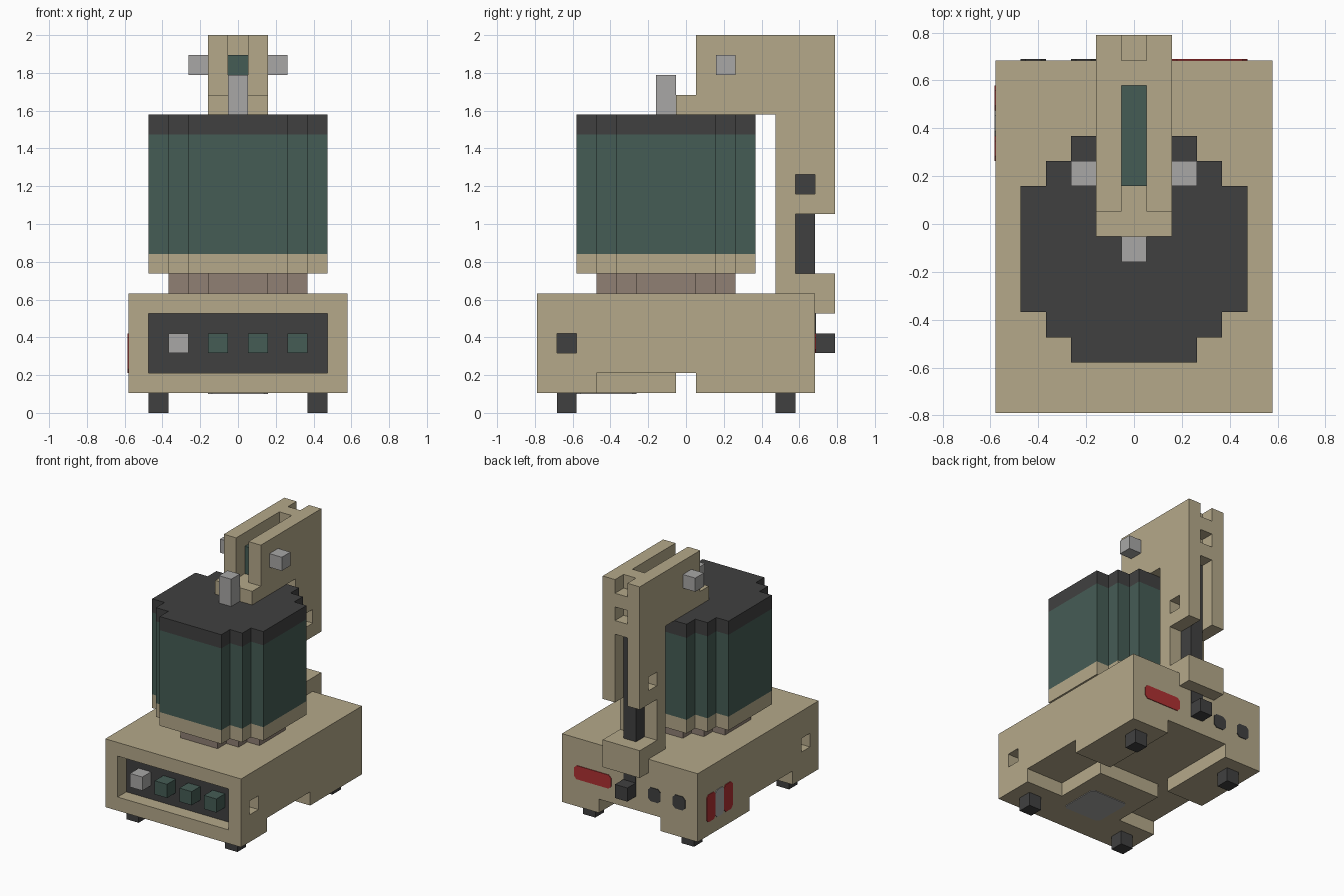
import bpy
import bmesh
import math
from itertools import product

cube = bpy.data.objects.get("Cube")
if cube:
    bpy.data.objects.remove(cube, do_unlink=True)

U = 2 / 19                       # one block
CENTRE = (5.5, 7.5, 0)           # block grid is 11 x 15 x 19


def material(name, rgb):
    def lin(c):
        c /= 255
        return c / 12.92 if c <= 0.04045 else ((c + 0.055) / 1.055) ** 2.4
    col = tuple(lin(c) for c in rgb) + (1.0,)
    m = bpy.data.materials.new(name)
    m.use_nodes = True
    m.diffuse_color = col
    bsdf = next(n for n in m.node_tree.nodes if n.type == 'BSDF_PRINCIPLED')
    bsdf.inputs["Base Color"].default_value = col
    bsdf.inputs["Roughness"].default_value = 0.8
    return m


BEIGE = material("beige", (181, 169, 138))
TEAL = material("dark_teal", (69, 92, 85))
DARK = material("charcoal", (64, 64, 64))
GREY = material("light_grey", (168, 167, 166))
BROWN = material("warm_brown", (144, 128, 116))
RED = material("red", (175, 48, 50))


def place(p):
    return [(p[a] - CENTRE[a]) * U for a in range(3)]


def finish(name, bm, mat):
    bmesh.ops.recalc_face_normals(bm, faces=bm.faces)
    me = bpy.data.meshes.new(name)
    bm.to_mesh(me)
    bm.free()
    me.materials.append(mat)
    ob = bpy.data.objects.new(name, me)
    bpy.context.collection.objects.link(ob)
    return ob


def cells(boxes):
    """Grid cells covered by (x0, y0, z0, x1, y1, z1) boxes."""
    return {c for b in boxes
            for c in product(*(range(b[a], b[a + 3]) for a in range(3)))}


def solid(name, mat, add, cut=()):
    """Skin the outside of a block shape, then merge its flat faces."""
    filled = cells(add) - cells(cut)
    bm = bmesh.new()
    verts = {}

    def vert(p):
        if p not in verts:
            verts[p] = bm.verts.new(place(p))
        return verts[p]

    for c in sorted(filled):
        for a, s in product(range(3), (0, 1)):
            n = list(c)
            n[a] += 2 * s - 1
            if tuple(n) in filled:
                continue
            b, d = (a + 1) % 3, (a + 2) % 3
            ring = []
            for i, j in ((0, 0), (1, 0), (1, 1), (0, 1)):
                p = list(c)
                p[a] += s
                p[b] += i
                p[d] += j
                ring.append(vert(tuple(p)))
            bm.faces.new(ring if s else ring[::-1])
    bmesh.ops.dissolve_limit(bm, angle_limit=math.radians(1),
                             verts=bm.verts, edges=bm.edges)
    return finish(name, bm, mat)


def plate(name, mat, axis, level, sign, u0, v0, u1, v1, k=0.2):
    """Thin clipped-corner plate on a wall; u and v are the other two axes."""
    outline = [(u0 + k, v0), (u1 - k, v0), (u1, v0 + k), (u1, v1 - k),
               (u1 - k, v1), (u0 + k, v1), (u0, v1 - k), (u0, v0 + k)]
    others = [a for a in range(3) if a != axis]
    bm = bmesh.new()
    ring = []
    for uv in outline:
        p = [0, 0, 0]
        p[axis] = level
        p[others[0]], p[others[1]] = uv
        ring.append(bm.verts.new(place(p)))
    face = bm.faces.new(ring)
    out = bmesh.ops.extrude_face_region(bm, geom=[face], use_keep_orig=True)
    move = [0, 0, 0]
    move[axis] = sign * 0.005
    bmesh.ops.translate(bm, vec=move, verts=[
        g for g in out["geom"] if isinstance(g, bmesh.types.BMVert)])
    return finish(name, bm, mat)


def disc(steps, y0, z0, z1):
    """Stepped round slab: one inset from the side per block row."""
    return [(i, y0 + r, z0, 11 - i, y0 + r + 1, z1) for r, i in enumerate(steps)]


# Base housing with control recess, side ports and underside channels
solid("base_housing", BEIGE, [(0, 0, 1, 11, 14, 6)], [
    (1, 0, 2, 10, 2, 5),
    (0, 1, 3, 1, 2, 4), (10, 1, 3, 11, 2, 4),
    (0, 3, 1, 3, 8, 2), (8, 3, 1, 11, 8, 2),
    (3, 7, 1, 8, 14, 2)])
solid("control_panel", DARK, [(1, 1, 2, 10, 2, 5)])
for n, x in enumerate((2, 4, 6, 8)):
    solid(f"button_{n + 1}", TEAL if n else GREY, [(x, 0, 3, x + 1, 1, 4)])

# Feet
for side, x in (("right", 1), ("left", 9)):
    for end, y in (("front", 1), ("back", 12)):
        solid(f"{end}_{side}_foot", DARK, [(x, y, 0, x + 1, y + 1, 1)])

# Drum stack
DRUM = (3, 2, 1, 1, 1, 1, 1, 2, 3)
NECK = (4, 3, 2, 2, 2, 3, 4)
solid("drum_neck", BROWN, disc(NECK, 3, 6, 7))
solid("drum_rim", BEIGE, disc(DRUM, 2, 7, 8))
solid("drum_body", TEAL, disc(DRUM, 2, 8, 14))
solid("drum_cap", DARK, disc(DRUM, 2, 14, 15))

# Arm reaching from the back over the drum
solid("arm", BEIGE, [
    (4, 8, 15, 7, 15, 19), (4, 7, 15, 7, 8, 16),
    (4, 12, 10, 7, 15, 15), (4, 12, 6, 7, 13, 10),
    (4, 12, 6, 7, 15, 7), (4, 14, 5, 7, 15, 7)], [
    (5, 8, 16, 6, 13, 19),
    (5, 14, 18, 6, 15, 19), (5, 14, 16, 6, 15, 17), (5, 14, 10, 6, 15, 15),
    (5, 13, 7, 6, 14, 15),
    (4, 13, 11, 7, 14, 12)])
solid("arm_insert", TEAL, [(5, 9, 16, 6, 13, 18)])
solid("cable", DARK, [(5, 13, 7, 6, 14, 15)])
solid("right_pivot", GREY, [(3, 9, 17, 4, 10, 18)])
solid("left_pivot", GREY, [(7, 9, 17, 8, 10, 18)])
solid("lid_pin", GREY, [(5, 6, 15, 6, 7, 17)])

# Back fittings
solid("back_plug", DARK, [(5, 14, 3, 6, 15, 4)])
plate("plug_socket", DARK, 1, 14, 1, 5, 4, 6, 5, 0)
plate("back_label", RED, 1, 14, 1, 7, 3, 10, 4)
for n, x in enumerate((1, 3)):
    plate(f"back_socket_{n + 1}", DARK, 1, 14, 1, x, 3, x + 1, 4)

# Side stripes and underside plate
for n, (y, mat) in enumerate(((10, RED), (11, GREY), (12, RED))):
    plate(f"side_stripe_{n + 1}", mat, 0, 0, -1, y, 2, y + 1, 4)
plate("underside_plate", GREY, 2, 1, -1, 4, 2, 7, 5)
